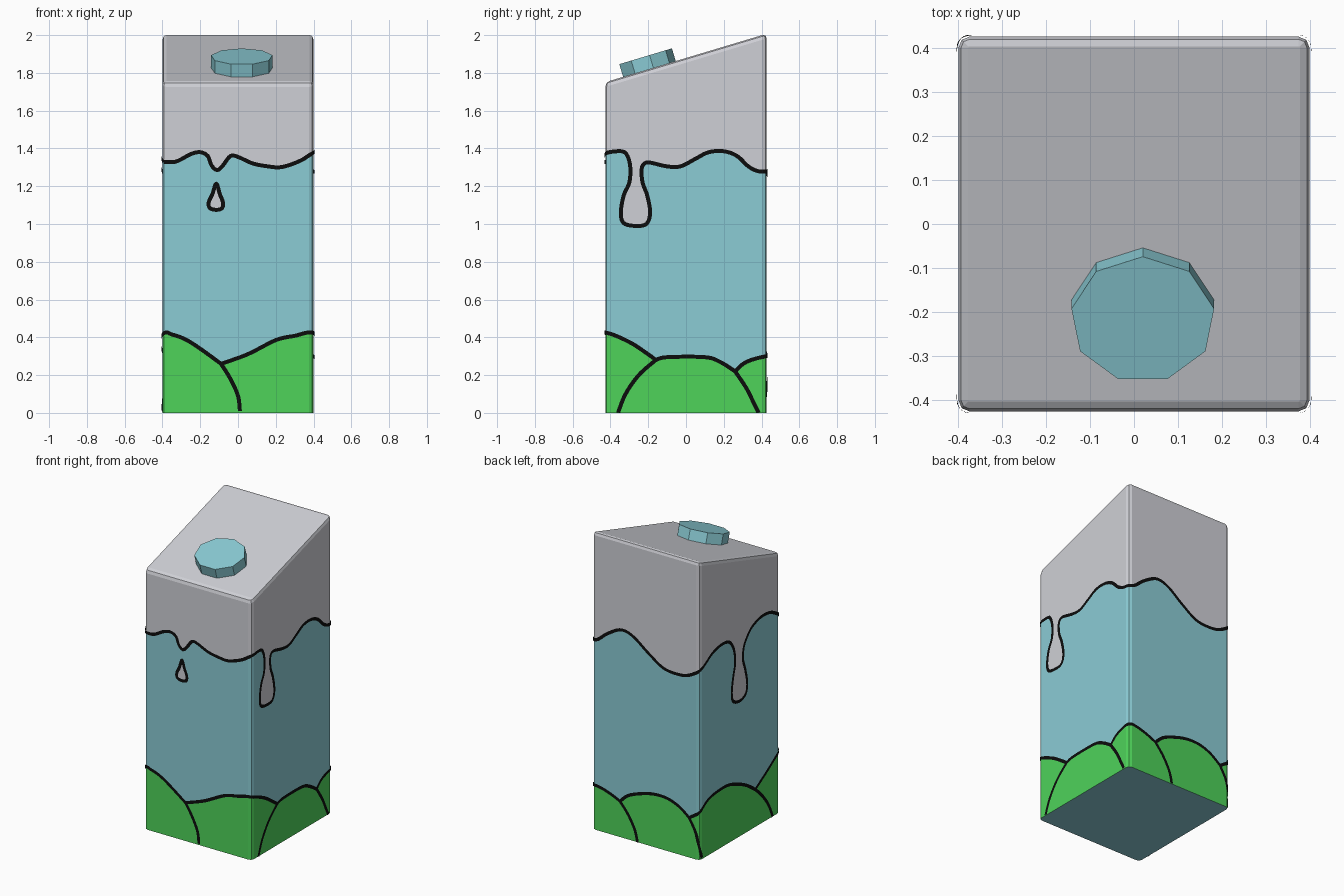
import bpy, math
from mathutils import Vector

if "Cube" in bpy.data.objects:
    bpy.data.objects.remove(bpy.data.objects["Cube"])

HX, HY, RAD = 0.4, 0.427, 0.025      # half sizes and corner radius
PER = 4 * (HX + HY)                  # unrolled perimeter


def mat(name, r, g, b):
    m = bpy.data.materials.new(name)
    lin = [((c / 255 + 0.055) / 1.055) ** 2.4 if c > 10 else c / 3295 for c in (r, g, b)]
    m.diffuse_color = (*lin, 1)
    m.use_nodes = True
    m.node_tree.nodes["Principled BSDF"].inputs["Base Color"].default_value = m.diffuse_color
    return m


WHITE = mat("milk white", 207, 208, 214)
BLUE = mat("sky blue", 139, 204, 213)
GREEN = mat("hill green", 78, 211, 90)
BLACK = mat("outline black", 12, 12, 12)


def make(name, verts, faces, mats, idx=None):
    me = bpy.data.meshes.new(name)
    me.from_pydata(verts, [], faces)
    for m in mats:
        me.materials.append(m)
    if idx:
        me.polygons.foreach_set("material_index", idx)
    me.update()
    ob = bpy.data.objects.new(name, me)
    bpy.context.collection.objects.link(ob)
    return ob


# Side coordinates to unrolled (u, z), running front, right, back, left
def F(*p): return [(x + HX, z) for x, z in p]
def R(*p): return [(2 * HX + y + HY, z) for y, z in p]
def B(*p): return [(2 * HX + 2 * HY + HX - x, z) for x, z in p]
def L(*p): return [(4 * HX + 2 * HY + HY - y, z) for y, z in p]
def back_one_turn(pts): return [(u - PER, z) for u, z in pts]


def wrap(u, z, d=0.0):
    """Unrolled point to the rounded box, pushed out by d."""
    u %= PER
    if u < 2 * HX: x, y = u - HX, -HY
    elif u < 2 * HX + 2 * HY: x, y = HX, u - 2 * HX - HY
    elif u < 4 * HX + 2 * HY: x, y = 3 * HX + 2 * HY - u, HY
    else: x, y = -HX, 4 * HX + 3 * HY - u
    cx = max(-HX + RAD, min(HX - RAD, x))
    cy = max(-HY + RAD, min(HY - RAD, y))
    v = Vector((x - cx, y - cy)).normalized() * (RAD + d)
    return (cx + v.x, cy + v.y, z)


def smooth(pts, closed=False):
    """Catmull-Rom resampling."""
    out, n = [], len(pts)
    for i in range(n if closed else n - 1):
        get = (lambda k: pts[k % n]) if closed else (lambda k: pts[max(0, min(n - 1, k))])
        a, b, c, d = (Vector(get(i + k)) for k in (-1, 0, 1, 2))
        steps = max(3, int((c - b).length / 0.011))
        for s in range(steps):
            t = s / steps
            out.append(0.5 * (2 * b + (c - a) * t + (2 * a - 5 * b + 4 * c - d) * t * t
                              + (3 * b - a - 3 * c + d) * t ** 3))
    if not closed:
        out.append(Vector(pts[-1]))
    return out


def ribbon(name, pts, closed=False, w=0.021):
    p = smooth(pts, closed)
    n, verts = len(p), []
    for i in range(n):
        a = p[i - 1] if closed or i else p[0]
        b = p[(i + 1) % n] if closed or i < n - 1 else p[-1]
        t = (b - a).normalized()
        nrm = Vector((-t.y, t.x)) * w / 2
        for q in (p[i] - nrm, p[i] + nrm):
            verts.append(wrap(q.x, max(0.0, q.y), 0.004))
    faces = [(2 * i, 2 * j, 2 * j + 1, 2 * i + 1)
             for i in range(n if closed else n - 1) for j in [(i + 1) % n]]
    make(name, verts, faces, [BLACK])


def plate(name, pts, closed=False):
    p = smooth(pts, closed)
    make(name, [wrap(q.x, q.y, 0.002) for q in p], [tuple(range(len(p)))], [WHITE])


def height(curve, u):
    for a, b in zip(curve, curve[1:]):
        if a[0] <= u <= b[0] and b[0] > a[0]:
            return a[1] + (b[1] - a[1]) * (u - a[0]) / (b[0] - a[0])
    return curve[-1][1]


# Milk edge around the carton, split at the two drips
wave_1 = F((-.4, 1.33), (-.33, 1.33), (-.25, 1.37), (-.2, 1.38), (-.16, 1.36), (-.14, 1.31),
           (-.11, 1.285), (-.08, 1.31), (-.04, 1.36), (0, 1.355), (.08, 1.32), (.16, 1.305),
           (.22, 1.30), (.28, 1.315), (.34, 1.34)) + \
    R((-.427, 1.375), (-.34, 1.385), (-.31, 1.36))
drip_1 = R((-.295, 1.3), (-.30, 1.22), (-.33, 1.15), (-.345, 1.06), (-.33, 1.005), (-.27, .99),
           (-.21, 1.0), (-.19, 1.06), (-.205, 1.15), (-.23, 1.22), (-.235, 1.29))
wave_2 = R((-.22, 1.32), (-.19, 1.325), (-.1, 1.305), (-.03, 1.305), (.05, 1.345), (.12, 1.38),
           (.2, 1.385), (.27, 1.36), (.33, 1.305), (.38, 1.28)) + \
    B((.4, 1.278), (.355, 1.29), (.28, 1.35), (.18, 1.40), (.09, 1.378), (-.02, 1.298),
      (-.135, 1.226), (-.25, 1.214), (-.325, 1.23)) + \
    L((.427, 1.273), (.36, 1.31), (.295, 1.347), (.21, 1.367), (.13, 1.36), (.085, 1.32))
drip_2 = L((.06, 1.26), (.055, 1.18), (.075, 1.1), (.09, 1.0), (.075, .94), (.01, .915),
           (-.055, .935), (-.075, 1.0), (-.055, 1.1), (-.03, 1.18), (-.035, 1.25))
wave_3 = L((-.06, 1.30), (-.12, 1.36), (-.2, 1.39), (-.27, 1.395), (-.34, 1.38), (-.427, 1.33))
wave = smooth(wave_1 + wave_2 + wave_3)

# Hill crests between the meeting points
crests = [
    back_one_turn(L((-.16, .256), (-.28, .327))) +
    F((-.4, .42), (-.35, .415), (-.28, .39), (-.2, .34), (-.09, .26)),
    F((-.09, .26), (.05, .31), (.2, .385), (.3, .408)) +
    R((-.427, .425), (-.3, .375), (-.2, .31), (-.16, .28)),
    R((-.16, .28), (-.1, .295), (.1, .295), (.18, .27), (.26, .22)),
    R((.26, .22), (.32, .27)) + B((.4, .30), (.33, .295), (.25, .27), (.19, .243)),
    B((.19, .243), (.13, .297), (.04, .334), (-.06, .358), (-.16, .357), (-.25, .325), (-.325, .27)),
    B((-.325, .27)) + L((.427, .32), (.37, .364), (.295, .39), (.15, .397), (.045, .37),
                        (-.065, .32), (-.16, .256)),
]
# Hill flanks running down to the ground
flanks = [
    F((-.09, .26), (-.04, .18), (0, .09), (.01, .01)),
    R((-.16, .28), (-.25, .2), (-.32, .1), (-.36, 0)),
    R((.26, .22), (.32, .13), (.36, .05), (.385, 0)),
    B((.19, .243), (.13, .17), (.08, .08), (.06, 0)),
    B((-.325, .27), (-.37, .19), (-.395, .1)) + L((.405, .01)),
    L((-.16, .256), (-.23, .19), (-.3, .1), (-.347, 0)),
]
hills = [q for c in crests for q in smooth(c)]

# Carton body: columns round the perimeter, cut at hill and milk heights
us, start = [], 0.0
for length in (2 * HX, 2 * HY, 2 * HX, 2 * HY):
    n = 44
    us += [start] + [start + RAD + (length - 2 * RAD) * k / n for k in range(n + 1)]
    start += length
verts, faces, idx = [], [], []
for u in us:
    h = height(hills, u if u <= hills[-1].x else u - PER)
    verts += [wrap(u, 0), wrap(u, h), wrap(u, height(wave, u))]
    for d, drop in ((0, .025), (-.006, .007), (-.022, 0)):
        x, y, _ = wrap(u, 0, d)
        verts.append((x, y, 1.879 + 0.3 * y - drop))
N, K = len(us), 6
for i in range(N):
    j = (i + 1) % N
    for k in range(K - 1):
        faces.append((i * K + k, j * K + k, j * K + k + 1, i * K + k + 1))
        idx.append((2, 1, 0, 0, 0)[k])
faces += [tuple(i * K for i in reversed(range(N))), tuple(i * K + K - 1 for i in range(N))]
idx += [1, 0]
make("carton_body", verts, faces, [WHITE, BLUE, GREEN], idx)

# Painted drips, droplet and outlines
plate("drip_right", [wave_1[-1]] + drip_1 + [wave_2[0]])
plate("drip_left", [wave_2[-1]] + drip_2 + [wave_3[0]])
droplet = F((-.115, 1.215), (-.135, 1.16), (-.155, 1.115), (-.15, 1.085), (-.118, 1.075),
            (-.085, 1.083), (-.08, 1.115), (-.097, 1.16))
plate("droplet", droplet, True)
ribbon("droplet_outline", droplet, True)
ribbon("milk_outline", wave_1 + drip_1 + wave_2 + drip_2 + wave_3)
for i, c in enumerate(crests):
    ribbon(f"hill_crest_{i + 1}", c)
for i, c in enumerate(flanks):
    ribbon(f"hill_flank_{i + 1}", c)

# Nine-sided cap standing square to the sloping top
along, out = Vector((0, 1, .3)).normalized(), Vector((0, -.3, 1)).normalized()
base = Vector((.02, -.198, 1.879 - .3 * .198))
ring = [base + Vector((.165 * math.cos(a), 0, 0)) + along * (.15 * math.sin(a))
        for a in (math.pi / 2 + math.tau * k / 9 for k in range(9))]
verts = [p - out * .01 for p in ring] + [p + out * .07 for p in ring]
faces = [(i, (i + 1) % 9, (i + 1) % 9 + 9, i + 9) for i in range(9)]
faces += [tuple(reversed(range(9))), tuple(range(9, 18))]
make("cap", verts, faces, [BLUE])
